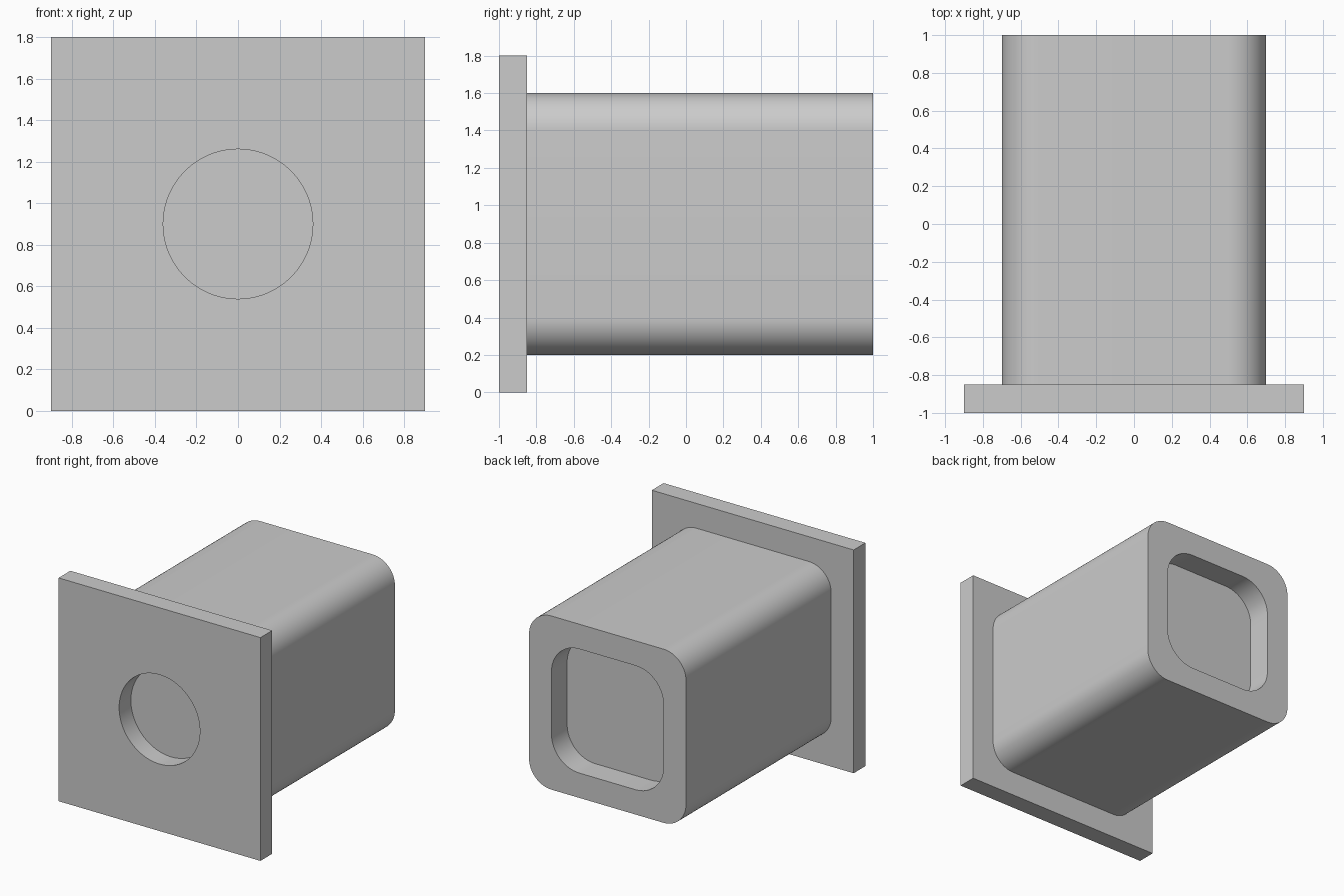
import bpy, bmesh, math
from mathutils import Vector

cube = bpy.data.objects.get("Cube")
if cube:
    bpy.data.objects.remove(cube, do_unlink=True)

CENTRE_Z = 0.9

grey = bpy.data.materials.new("plain grey")
grey.use_nodes = True
colour = (0.6, 0.6, 0.6, 1)
grey.diffuse_color = colour
grey.node_tree.nodes["Principled BSDF"].inputs["Base Color"].default_value = colour


def rounded_square(half, radius, steps=16):
    """Outline of a square with rounded corners in the xz plane."""
    points = []
    for quarter in range(4):
        mid = math.pi / 4 + quarter * math.pi / 2
        cx = math.copysign(half - radius, math.cos(mid))
        cz = math.copysign(half - radius, math.sin(mid))
        for i in range(steps + 1):
            a = (quarter + i / steps) * math.pi / 2
            points.append((cx + radius * math.cos(a), cz + radius * math.sin(a)))
    return points


def circle(radius, steps=96):
    return [(radius * math.cos(i * math.tau / steps), radius * math.sin(i * math.tau / steps))
            for i in range(steps)]


def prism(name, outline, y0, y1):
    """Solid made by sweeping an xz outline from y0 to y1."""
    bm = bmesh.new()
    face = bm.faces.new([bm.verts.new((x, y0, z + CENTRE_Z)) for x, z in outline])
    swept = bmesh.ops.extrude_face_region(bm, geom=[face])["geom"]
    bmesh.ops.translate(bm, vec=Vector((0, y1 - y0, 0)),
                        verts=[v for v in swept if isinstance(v, bmesh.types.BMVert)])
    bmesh.ops.recalc_face_normals(bm, faces=bm.faces)
    mesh = bpy.data.meshes.new(name)
    bm.to_mesh(mesh)
    bm.free()
    mesh.materials.append(grey)
    obj = bpy.data.objects.new(name, mesh)
    bpy.context.collection.objects.link(obj)
    return obj


def cut(obj, cutter):
    """Subtract the cutter, then smooth the curved walls."""
    mod = obj.modifiers.new("recess", 'BOOLEAN')
    mod.operation, mod.solver, mod.object = 'DIFFERENCE', 'EXACT', cutter
    bpy.ops.object.select_all(action='DESELECT')
    obj.select_set(True)
    bpy.context.view_layer.objects.active = obj
    bpy.ops.object.modifier_apply(modifier=mod.name)
    bpy.data.objects.remove(cutter, do_unlink=True)
    bpy.ops.object.shade_smooth_by_angle(angle=math.radians(30))


# Square front plate with a round hole through it
h = 0.9
plate = prism("front_plate", [(-h, -h), (h, -h), (h, h), (-h, h)], -1, -0.85)
cut(plate, prism("round_cutter", circle(0.36), -1.1, -0.75))

# Rounded square body with a shallow rounded recess in the back
body = prism("body", rounded_square(0.7, 0.2), -0.85, 1)
cut(body, prism("recess_cutter", rounded_square(0.5, 0.25), 0.8, 1.1))
